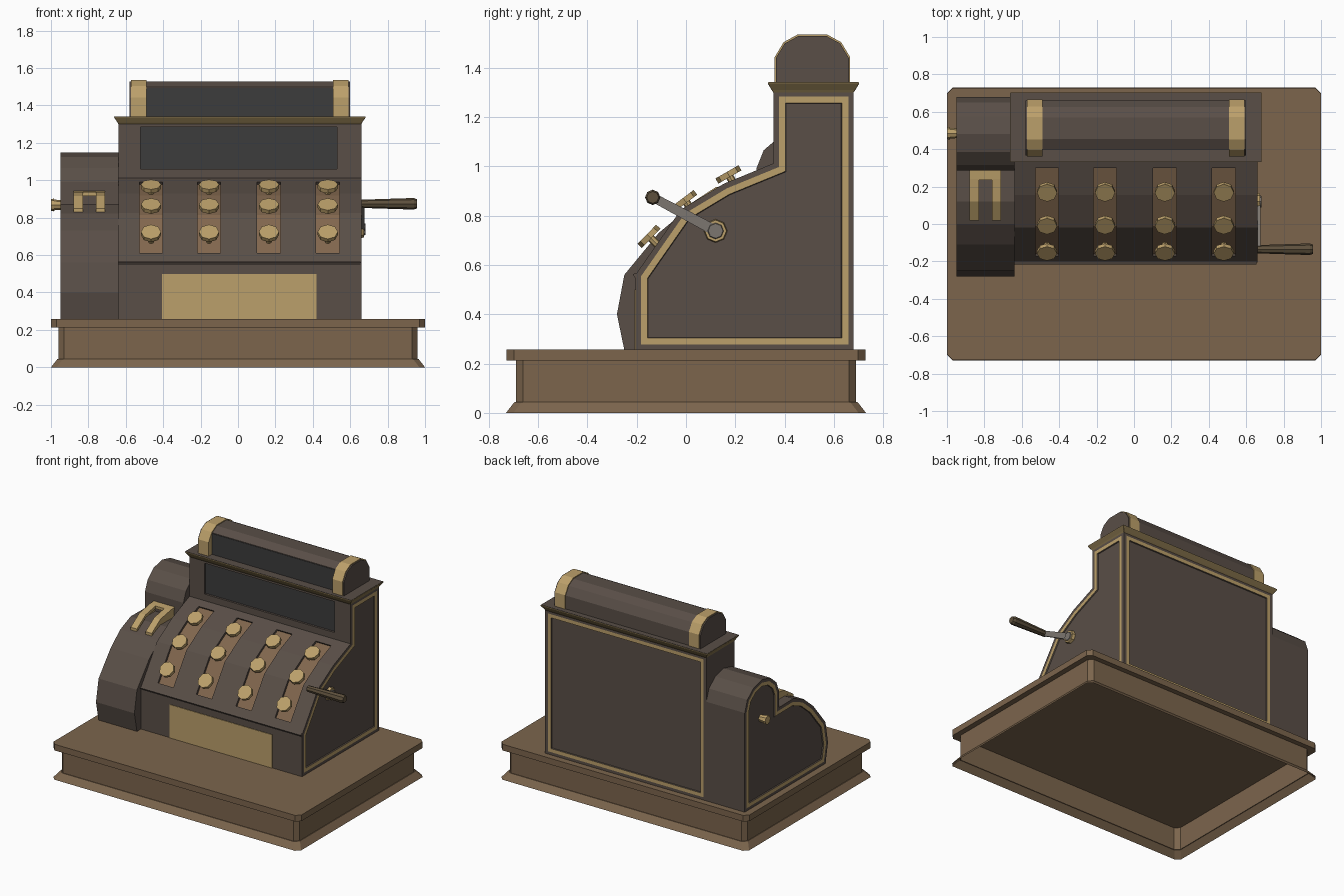
import bpy, bmesh
from mathutils import Vector

if "Cube" in bpy.data.objects:
    bpy.data.objects.remove(bpy.data.objects["Cube"])

def mat(name, c):
    m = bpy.data.materials.new(name)
    m.diffuse_color = (*c, 1)
    m.use_nodes = True
    m.node_tree.nodes["Principled BSDF"].inputs["Base Color"].default_value = m.diffuse_color
    return m

IRON = mat("dark_iron", (0.1, 0.077, 0.063))
WOOD = mat("wood", (0.2, 0.13, 0.073))
BRASS = mat("brass", (0.5, 0.35, 0.145))
TRIM = mat("dull_brass", (0.23, 0.165, 0.07))
GLASS = mat("dark_glass", (0.045, 0.045, 0.045))
SLOT = mat("slot_brown", (0.22, 0.135, 0.075))
STEEL = mat("steel", (0.2, 0.18, 0.16))
GRIP = mat("grip", (0.11, 0.08, 0.045))

def finish(bm, name, *mats):
    me = bpy.data.meshes.new(name)
    bm.to_mesh(me)
    bm.free()
    for m in mats:
        me.materials.append(m)
    ob = bpy.data.objects.new(name, me)
    bpy.context.collection.objects.link(ob)
    return ob

def add_loft(bm, rings, bottom=True):
    """Skin a stack of equal rings, with end caps."""
    vs = [[bm.verts.new(p) for p in r] for r in rings]
    n = len(vs[0])
    for a, b in zip(vs, vs[1:]):
        for i in range(n):
            bm.faces.new((a[i], a[(i + 1) % n], b[(i + 1) % n], b[i]))
    bm.faces.new(vs[-1])
    if bottom:
        bm.faces.new(vs[0][::-1])
    bmesh.ops.recalc_face_normals(bm, faces=bm.faces)

def loft(name, rings, m, bottom=True):
    bm = bmesh.new()
    add_loft(bm, rings, bottom)
    return finish(bm, name, m)

def add_prism(bm, prof, x0, x1):
    add_loft(bm, [[(x, y, z) for y, z in prof] for x in (x0, x1)])

def prism(name, prof, x0, x1, m, inlay=()):
    """Extrude a y-z profile along x; inlay lists face directions given a brass border."""
    bm = bmesh.new()
    add_prism(bm, prof, x0, x1)
    for d in inlay:
        bm.normal_update()
        f = max((f for f in bm.faces if f.normal.dot(Vector(d)) > 0.99), key=lambda f: f.calc_area())
        for width, depth, index in ((0.022, 0, 0), (0.026, 0, 1), (0.003, -0.008, 0)):
            r = bmesh.ops.inset_individual(bm, faces=[f], thickness=width, depth=depth, use_even_offset=True)
            for q in r["faces"]:
                q.material_index = index
    return finish(bm, name, m, BRASS)

def rect(y0, y1, z0, z1):
    return [(y0, z0), (y1, z0), (y1, z1), (y0, z1)]

def slab_ring(hx, hy, z, c=0.03, cx=0.0, cy=0.0):
    """Chamfered rectangle at height z."""
    p = [(hx, c - hy), (hx, hy - c), (hx - c, hy), (c - hx, hy),
         (-hx, hy - c), (-hx, c - hy), (c - hx, -hy), (hx - c, -hy)]
    return [(cx + x, cy + y, z) for x, y in p]

def rods(name, m, *specs):
    """Eight-sided tapered rods, each (start, end, radius, radius)."""
    bm = bmesh.new()
    for a, b, r0, r1 in specs:
        a, b = Vector(a), Vector(b)
        mx = (b - a).to_track_quat('Z', 'Y').to_matrix().to_4x4()
        mx.translation = (a + b) / 2
        bmesh.ops.create_cone(bm, cap_ends=True, segments=8, radius1=r0, radius2=r1,
                              depth=(b - a).length, matrix=mx)
    return finish(bm, name, m)

# Wooden base: hollow skirt with a flared foot, and a top slab
loft("base_skirt", [slab_ring(1.0, 0.73, 0), slab_ring(0.965, 0.695, 0.045),
                    slab_ring(0.96, 0.69, 0.045), slab_ring(0.96, 0.69, 0.215)], WOOD, bottom=False)
loft("base_top", [slab_ring(1.0, 0.727, z) for z in (0.212, 0.257)], WOOD)

# Main body with inlaid right and back panels
slope = [(-0.205, 0.56), (-0.02, 0.825), (0.155, 0.93), (0.355, 1.012)]
body = prism("body", [(-0.205, 0.255)] + slope + [(0.355, 1.305), (0.68, 1.305), (0.68, 0.255)],
             -0.64, 0.66, IRON, [(1, 0, 0), (0, 1, 0)])

# Recesses for the key slots and lower window
columns = (-0.465, -0.155, 0.165, 0.48)
path = [(-0.17, 0.61), slope[1], slope[2], (0.30, 0.989)]

def band(d0, d1):
    off = lambda d: [(y + 0.65 * d, z - 0.75 * d) for y, z in path]
    return off(d0) + off(d1)[::-1]

bm = bmesh.new()
for x in columns:
    add_prism(bm, band(-0.04, 0.02), x - 0.0625, x + 0.0625)
add_prism(bm, rect(0.33, 0.375, 1.06, 1.285), -0.52, 0.53)
cutter = finish(bm, "recess_cutter")
cutter.hide_render = True
mod = body.modifiers.new("recesses", 'BOOLEAN')
mod.object = cutter
mod.solver = 'EXACT'
bpy.context.view_layer.objects.active = body
bpy.ops.object.modifier_apply(modifier=mod.name)
bpy.data.objects.remove(cutter)

prism("lower_window", rect(0.37, 0.39, 1.05, 1.295), -0.53, 0.54, GLASS)
prism("front_plate", rect(-0.209, -0.195, 0.256, 0.5), -0.405, 0.42, BRASS)
prism("front_ledge", [(-0.2, 0.538), (-0.216, 0.562), (-0.2, 0.568)], -0.64, 0.655, IRON)

# Key slots and keys
keys = [(-0.15, 0.716, (-0.72, 0.7)), (-0.005, 0.862, (-0.6, 0.8)), (0.172, 0.967, (-0.5, 0.87))]
for i, x in enumerate(columns):
    prism(f"key_slot_{i + 1}", band(0.016, 0.035), x - 0.064, x + 0.064, SLOT)
    for j, (y, z, n) in enumerate(keys):
        c, n = Vector((x, y, z)), Vector((0, *n)).normalized()
        rods(f"key_{i + 1}_{j + 1}", BRASS,
             (c - n * 0.08, c - n * 0.008, 0.016, 0.016),
             (c - n * 0.012, c + n * 0.012, 0.054, 0.054))

# Cornice
loft("cornice", [slab_ring(hx, hy, z, 0.001, 0.01, 0.517) for hx, hy, z in
                 ((0.65, 0.163, 1.3), (0.655, 0.17, 1.31), (0.672, 0.185, 1.335), (0.672, 0.185, 1.34))], TRIM)
loft("cornice_top", [slab_ring(0.67, 0.183, z, 0.001, 0.01, 0.517) for z in (1.335, 1.342)], IRON)

# Rounded display housing: set-back glass between two banded ends
dome = [(0.365, 1.34), (0.365, 1.44), (0.4, 1.498), (0.455, 1.528),
        (0.57, 1.528), (0.625, 1.498), (0.66, 1.44), (0.66, 1.34)]
prism("display_housing", [(0.4, 1.34)] + dome[2:], -0.5, 0.52, IRON)
prism("display_glass", rect(0.397, 0.41, 1.342, 1.494), -0.49, 0.51, GLASS)
hoop = [(0.512 + (y - 0.512) * 1.035, 1.34 + (z - 1.34) * 1.035) for y, z in dome]
for side, x, e in (("left", -0.53, -0.58), ("right", 0.55, 0.60)):
    prism(f"display_end_{side}", dome, min(x, e), max(x, e), IRON)
    prism(f"display_band_{side}", hoop, x - 0.041, x + 0.041, BRASS)

# Side drum with hump, inlaid on its left face
prism("side_drum", [(-0.25, 0.255), (-0.28, 0.4), (-0.25, 0.56), (-0.11, 0.73), (0.0, 0.822),
                    (0.12, 0.872), (0.285, 0.87), (0.285, 0.99), (0.315, 1.065), (0.385, 1.125),
                    (0.48, 1.148), (0.575, 1.125), (0.65, 1.065), (0.68, 0.98), (0.68, 0.255)],
      -0.95, -0.64, IRON, [(-1, 0, 0)])
rods("drum_peg", BRASS, ((-0.94, 0.485, 0.868), (-0.985, 0.485, 0.868), 0.025, 0.029),
     ((-0.985, 0.485, 0.868), (-1.0, 0.485, 0.868), 0.034, 0.031))

# Brass fork on the drum
leg = [(0.02, 0.85), (0.12, 0.915), (0.24, 0.937), (0.24, 0.917), (0.12, 0.893), (0.02, 0.828)]
flange = [(0.03, 0.84), (0.03, 0.795), (0.2, 0.86), (0.28, 0.86), (0.28, 0.935), (0.12, 0.905)]
for side, x, e in (("left", -0.855, -0.872), ("right", -0.735, -0.718)):
    prism(f"fork_leg_{side}", leg, x - 0.025, x + 0.025, BRASS)
    prism(f"fork_flange_{side}", flange, e - 0.006, e + 0.006, BRASS)
prism("fork_bridge", [(0.235, 0.936), (0.29, 0.942), (0.29, 0.922), (0.235, 0.916)], -0.88, -0.71, BRASS)

# Crank on the right side
rods("crank_hub", BRASS, ((0.65, 0.12, 0.738), (0.674, 0.12, 0.738), 0.048, 0.044))
rods("crank_hub_cap", STEEL, ((0.66, 0.12, 0.738), (0.682, 0.12, 0.738), 0.038, 0.03))
prism("crank_arm", [(0.129, 0.758), (-0.128, 0.891), (-0.142, 0.858), (0.111, 0.718)], 0.661, 0.676, STEEL)
rods("crank_grip", GRIP, ((0.661, -0.135, 0.874), (0.94, -0.135, 0.874), 0.022, 0.031),
     ((0.94, -0.135, 0.874), (0.957, -0.135, 0.874), 0.031, 0.024))
